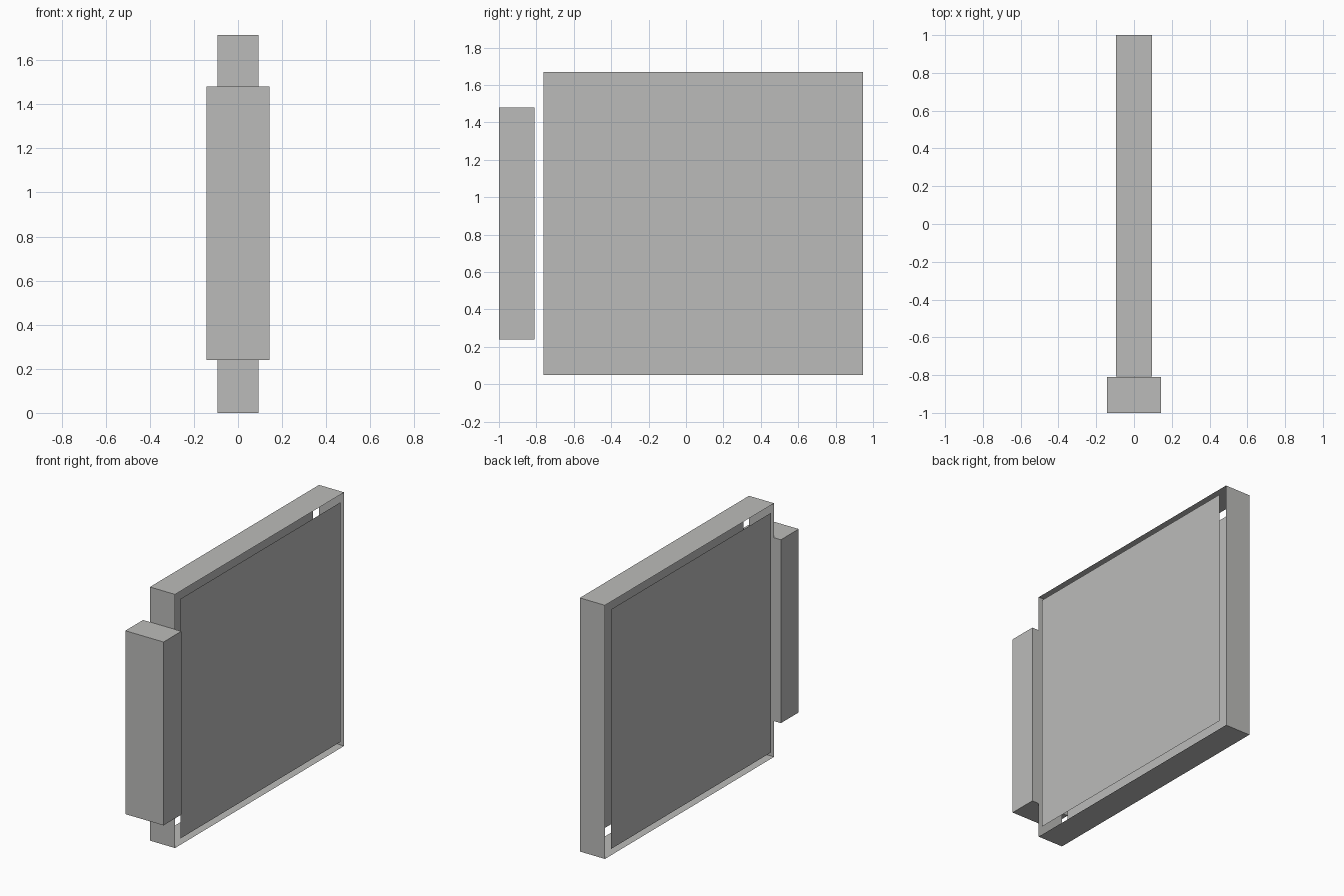
import bpy
import bmesh
from mathutils import Vector

cube = bpy.data.objects.get("Cube")
if cube:
    bpy.data.objects.remove(cube)

GREY = (0.5, 0.5, 0.49, 1)
grey = bpy.data.materials.new("warm grey")
grey.use_nodes = True
grey.diffuse_color = GREY
grey.node_tree.nodes["Principled BSDF"].inputs["Base Color"].default_value = GREY


def box(name, low, high, keep=lambda normal: True):
    """Box between two corners, keeping only the faces whose normal passes the rule."""
    low, high = Vector(low), Vector(high)
    bm = bmesh.new()
    bmesh.ops.create_cube(bm, size=1)
    bmesh.ops.scale(bm, vec=high - low, verts=bm.verts)
    bmesh.ops.translate(bm, vec=(low + high) / 2, verts=bm.verts)
    bm.normal_update()
    dropped = [f for f in bm.faces if not keep(f.normal)]
    bmesh.ops.delete(bm, geom=dropped, context="FACES")
    mesh = bpy.data.meshes.new(name)
    bm.to_mesh(mesh)
    bm.free()
    mesh.materials.append(grey)
    obj = bpy.data.objects.new(name, mesh)
    bpy.context.collection.objects.link(obj)
    return obj


# Thin four-walled band, open on both broad sides
box("frame_band", (-0.094, -0.807, 0), (0.094, 1, 1.715),
    keep=lambda n: abs(n.x) < 0.5)

# Sheet panels covering the open sides, with a narrow gap all round
for name, side in (("left_panel", 1), ("right_panel", -1)):
    box(name, (-0.103, -0.763, 0.05), (0.103, 0.947, 1.67),
        keep=lambda n: n.x * side > 0.5)

# Solid block on the front edge
box("front_block", (-0.143, -1, 0.24), (0.143, -0.81, 1.48))
